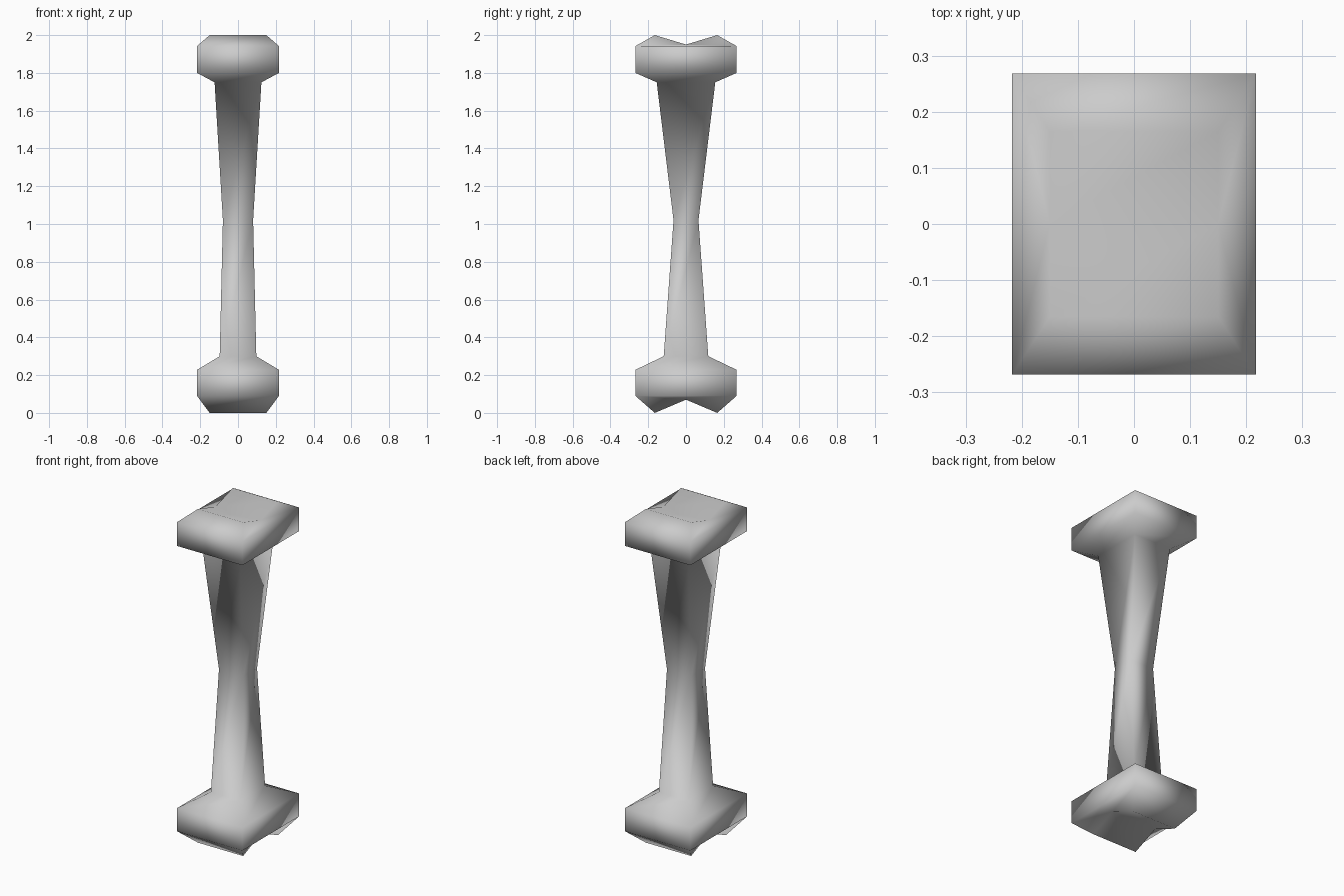
import bpy, bmesh

if "Cube" in bpy.data.objects:
    bpy.data.objects.remove(bpy.data.objects["Cube"])

# rectangular cross-sections from bottom to top: z, half width x, half depth y
SECTIONS = [
    (0.09, 0.217, 0.268),
    (0.228, 0.217, 0.268),
    (0.30, 0.097, 0.118),
    (1.02, 0.08, 0.066),
    (1.75, 0.124, 0.155),
    (1.80, 0.217, 0.268),
    (1.942, 0.217, 0.268),
]

bm = bmesh.new()


def ring(z, x, y):
    return [bm.verts.new((sx * x, sy * y, z))
            for sx, sy in ((-1, -1), (1, -1), (1, 1), (-1, 1))]


# shaft and knob sides
rings = [ring(*s) for s in SECTIONS]
for low, high in zip(rings, rings[1:]):
    for i in range(4):
        j = (i + 1) % 4
        bm.faces.new((low[i], low[j], high[j], high[i]))


# knob end: two ridges with a groove between them
def knob_end(rim, ridge_z, groove_z):
    a, b, c, d = ring(ridge_z, 0.15, 0.165)
    gl = bm.verts.new((-0.15, 0, groove_z))
    gr = bm.verts.new((0.15, 0, groove_z))
    for f in ((rim[0], rim[1], b, a), (rim[2], rim[3], d, c),
              (a, b, gr, gl), (gl, gr, c, d),
              (rim[1], gr, b), (rim[1], rim[2], gr), (rim[2], c, gr),
              (rim[3], gl, d), (rim[3], rim[0], gl), (rim[0], a, gl)):
        bm.faces.new(f)


knob_end(rings[0], 0.0, 0.07)
knob_end(rings[-1], 2.0, 1.95)

# smooth shaded bone object
bmesh.ops.recalc_face_normals(bm, faces=bm.faces)
for f in bm.faces:
    f.smooth = True
mesh = bpy.data.meshes.new("bone")
bm.to_mesh(mesh)
bm.free()
bone = bpy.data.objects.new("bone", mesh)
bpy.context.collection.objects.link(bone)
